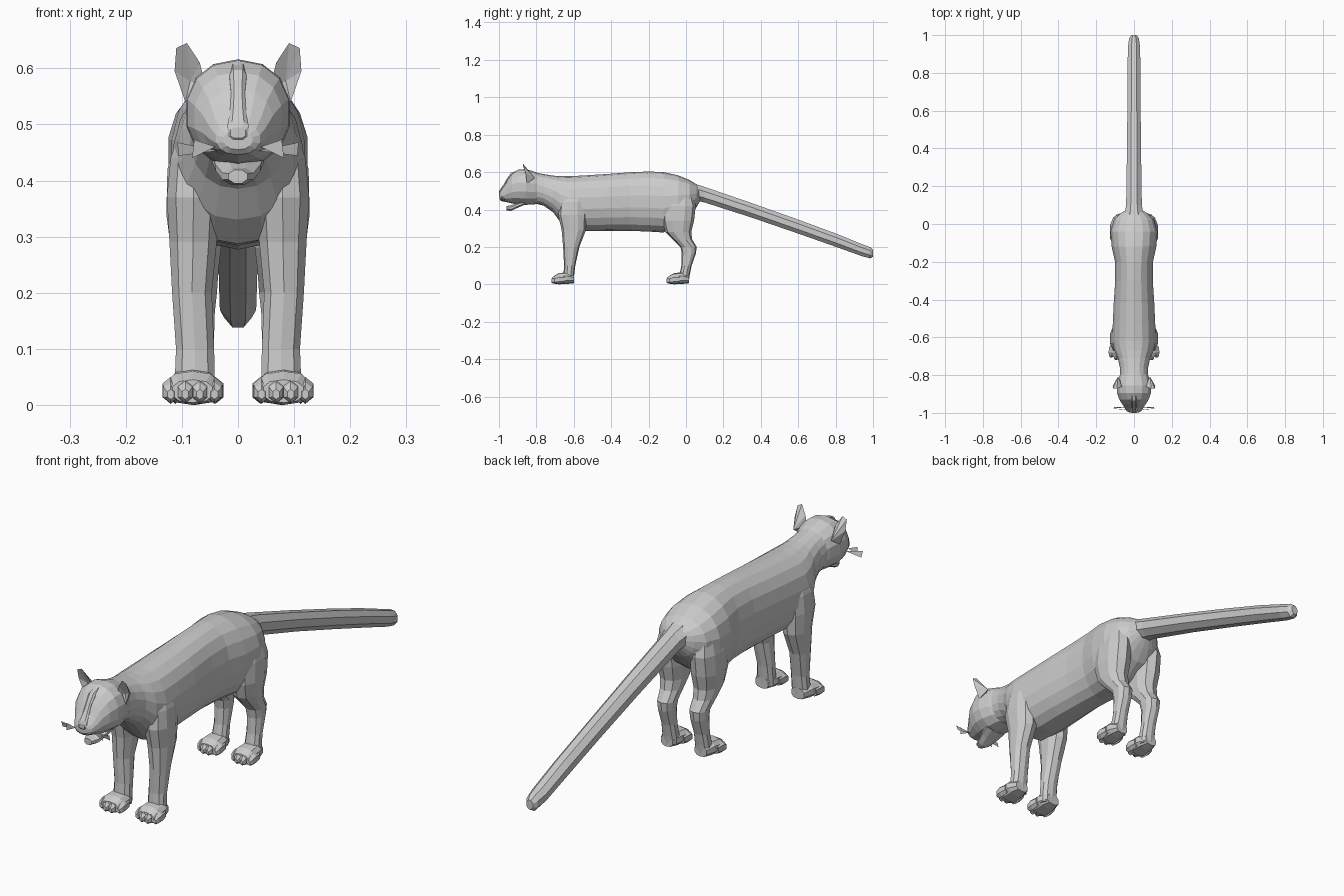
import bpy, bmesh, math


def make(name, verts, faces, mirror=False):
    me = bpy.data.meshes.new(name)
    me.from_pydata(verts, [], faces)
    bm = bmesh.new()
    bm.from_mesh(me)
    bmesh.ops.recalc_face_normals(bm, faces=bm.faces)
    bm.to_mesh(me)
    bm.free()
    ob = bpy.data.objects.new(name, me)
    bpy.context.collection.objects.link(ob)
    if mirror:
        m = ob.modifiers.new("mirror", 'MIRROR')
        m.use_mirror_merge = False
    return ob


def loft(name, rings, sides, axis='Y', power=2.0, mirror=False):
    """Rings are (position along axis, x low, x high, other low, other high)."""
    verts, faces = [], []
    for p, x0, x1, a0, a1 in rings:
        for i in range(sides):
            t = 2 * math.pi * (i + 0.5) / sides
            c, s = (math.copysign(abs(f) ** (2 / power), f) for f in (math.cos(t), math.sin(t)))
            x = (x0 + x1) / 2 + c * (x1 - x0) / 2
            a = (a0 + a1) / 2 + s * (a1 - a0) / 2
            verts.append((x, p, a) if axis == 'Y' else (x, a, p))
    for r in range(len(rings) - 1):
        for i in range(sides):
            j = (i + 1) % sides
            faces.append((r * sides + i, r * sides + j, (r + 1) * sides + j, (r + 1) * sides + i))
    n = len(verts)
    faces += [tuple(range(sides)), tuple(range(n - sides, n))]
    return make(name, verts, faces, mirror)


def centred(rows):
    """Rows (y, top, bottom, half width) become rings about x = 0."""
    return [(y, -w, w, b, t) for y, t, b, w in rows]


# Torso from rump to neck
loft("torso", centred([
    (0.078, .515, .45, .035), (0.055, .535, .41, .075), (0.02, .557, .36, .108),
    (-0.04, .582, .315, .126), (-0.12, .60, .277, .120), (-0.20, .603, .282, .102),
    (-0.30, .599, .286, .101), (-0.42, .59, .286, .109), (-0.53, .583, .284, .114),
    (-0.62, .578, .287, .117), (-0.67, .578, .33, .106), (-0.71, .581, .385, .087),
    (-0.76, .589, .42, .076), (-0.82, .60, .435, .075)]), 18, power=2.2)

# Head and muzzle
loft("head", centred([
    (-0.78, .59, .43, .068), (-0.81, .602, .428, .081), (-0.855, .616, .425, .094),
    (-0.895, .614, .428, .092), (-0.93, .594, .432, .079), (-0.953, .563, .438, .064),
    (-0.972, .528, .442, .052), (-0.99, .502, .446, .04), (-0.998, .49, .455, .026)]),
    14, power=2.2)
loft("lower_jaw", centred([
    (-0.86, .45, .425, .05), (-0.90, .437, .408, .043), (-0.935, .424, .391, .03),
    (-0.96, .42, .394, .018)]), 8)
loft("nose_bridge", centred([
    (-0.90, .61, .56, .018), (-0.935, .598, .55, .016), (-0.957, .568, .52, .013),
    (-0.975, .535, .49, .015), (-0.996, .506, .47, .02), (-1.0, .495, .475, .014)]), 8, power=3)

# Ears: a rim joined to a hollow front and a rounded back
rim = [(.094, -.85, .54), (.113, -.858, .595), (.110, -.872, .636),
       (.091, -.872, .645), (.068, -.862, .61), (.058, -.855, .57)]
ear_faces = [f for i in range(6) for f in ((i, (i + 1) % 6, 6), ((i + 1) % 6, i, 7))]
make("ears", rim + [(.085, -.842, .577), (.085, -.808, .568)], ear_faces, True)

# Whisker tufts
make("whiskers", [(.035, -.968, .453), (.108, -.978, .468), (.106, -.97, .444),
                  (.04, -.98, .46), (.078, -.986, .473), (.082, -.982, .44)],
     [(0, 1, 2), (3, 4, 5)], True)

# Legs, front and hind, mirrored
loft("front_legs", [
    (.50, .05, .102, -.655, -.55), (.44, .035, .122, -.675, -.535),
    (.37, .03, .129, -.683, -.53), (.29, .036, .124, -.665, -.535),
    (.20, .045, .119, -.657, -.57), (.10, .041, .112, -.652, -.592),
    (.05, .040, .114, -.655, -.598), (.015, .042, .112, -.655, -.60)],
    10, 'Z', 2.3, True)
loft("hind_legs", [
    (.50, .04, .108, -.10, .03), (.42, .025, .128, -.125, .052), (.34, .022, .130, -.128, .043),
    (.28, .028, .122, -.11, .028), (.24, .033, .115, -.07, .033), (.20, .036, .108, -.03, .057),
    (.165, .040, .105, -.023, .053), (.10, .042, .103, -.025, .03),
    (.05, .040, .106, -.035, .02), (.015, .042, .105, -.035, .015)],
    10, 'Z', 2.3, True)

# Paws with four toes each
for label, y, x, half in (("front", -.60, .081, .05), ("hind", .015, .076, .046)):
    loft(label + "_paws", [
        (y, x - half * .6, x + half * .6, .006, .05),
        (y - .035, x - half * .9, x + half * .9, .002, .064),
        (y - .08, x - half, x + half, 0, .06),
        (y - .105, x - half * .75, x + half * .75, .004, .045)], 10, 'Y', 2.4, True)
    for k in range(4):
        cx = x + half * (-.78 + .52 * k)
        ty = y - (.078, .092, .092, .078)[k]
        loft("%s_toes_%d" % (label, k + 1), [
            (ty + .03, cx - .012, cx + .012, .008, .045), (ty, cx - .017, cx + .017, .002, .05),
            (ty - .02, cx - .014, cx + .014, .004, .04), (ty - .028, cx - .007, cx + .007, .01, .028)],
            6, 'Y', 2, True)

# Tail
loft("tail", centred([
    (0.0, .555, .47, .06), (0.05, .54, .445, .055), (0.10, .524, .434, .045),
    (0.35, .438, .354, .041), (0.60, .349, .268, .038), (0.80, .275, .198, .037),
    (0.94, .218, .148, .035), (0.985, .201, .136, .027), (1.0, .187, .146, .015)]), 8)
